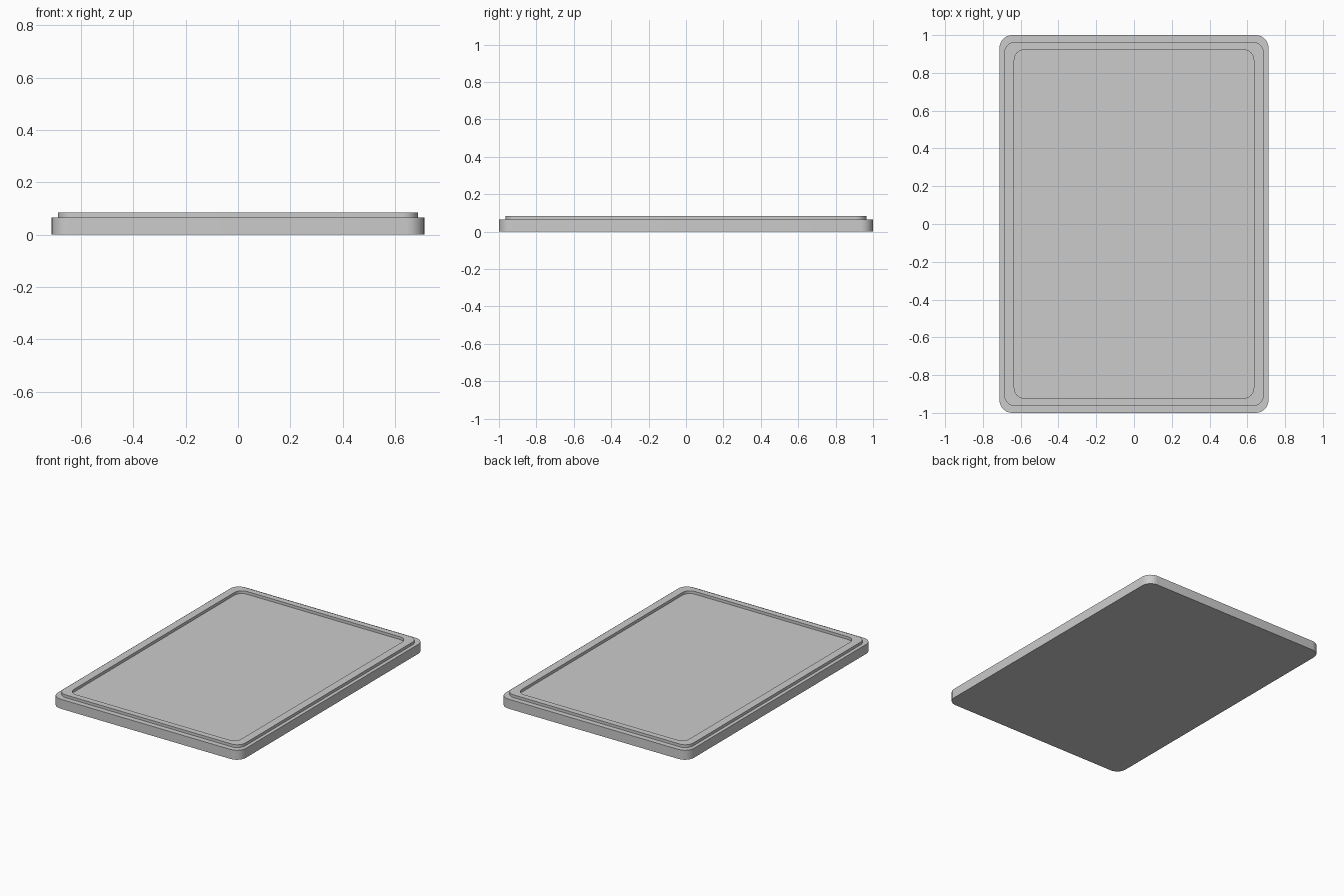
import bpy, bmesh, math

if "Cube" in bpy.data.objects:
    bpy.data.objects.remove(bpy.data.objects["Cube"])

SEGS = 8  # segments per rounded corner


def rounded_loop(bm, hx, hy, r, z):
    """Ring of vertices around a rounded rectangle."""
    verts = []
    for q, (sx, sy) in enumerate([(1, 1), (-1, 1), (-1, -1), (1, -1)]):
        for i in range(SEGS + 1):
            a = math.pi / 2 * (q + i / SEGS)
            verts.append(bm.verts.new((sx * (hx - r) + r * math.cos(a),
                                       sy * (hy - r) + r * math.sin(a), z)))
    return verts


# Section from the underside, up the outer wall, over the raised lip to the recess
sections = [
    (0.712, 1.0, 0.068, 0.0),      # base bottom
    (0.712, 1.0, 0.068, 0.065),    # base top
    (0.688, 0.964, 0.06, 0.065),   # lip foot, outside
    (0.688, 0.964, 0.06, 0.084),   # lip top, outside
    (0.634, 0.923, 0.055, 0.084),  # lip top, inside
    (0.634, 0.923, 0.055, 0.065),  # recess floor
]

bm = bmesh.new()
loops = [rounded_loop(bm, *s) for s in sections]
for lo, hi in zip(loops, loops[1:]):
    n = len(lo)
    for i in range(n):
        j = (i + 1) % n
        bm.faces.new((lo[i], lo[j], hi[j], hi[i]))
bm.faces.new(loops[0][::-1])
bm.faces.new(loops[-1])
bmesh.ops.recalc_face_normals(bm, faces=bm.faces)

mesh = bpy.data.meshes.new("tray")
bm.to_mesh(mesh)
bm.free()
tray = bpy.data.objects.new("tray", mesh)
bpy.context.collection.objects.link(tray)

# Smooth corners, sharp rims
bpy.context.view_layer.objects.active = tray
tray.select_set(True)
bpy.ops.object.shade_smooth_by_angle(angle=math.radians(30))
